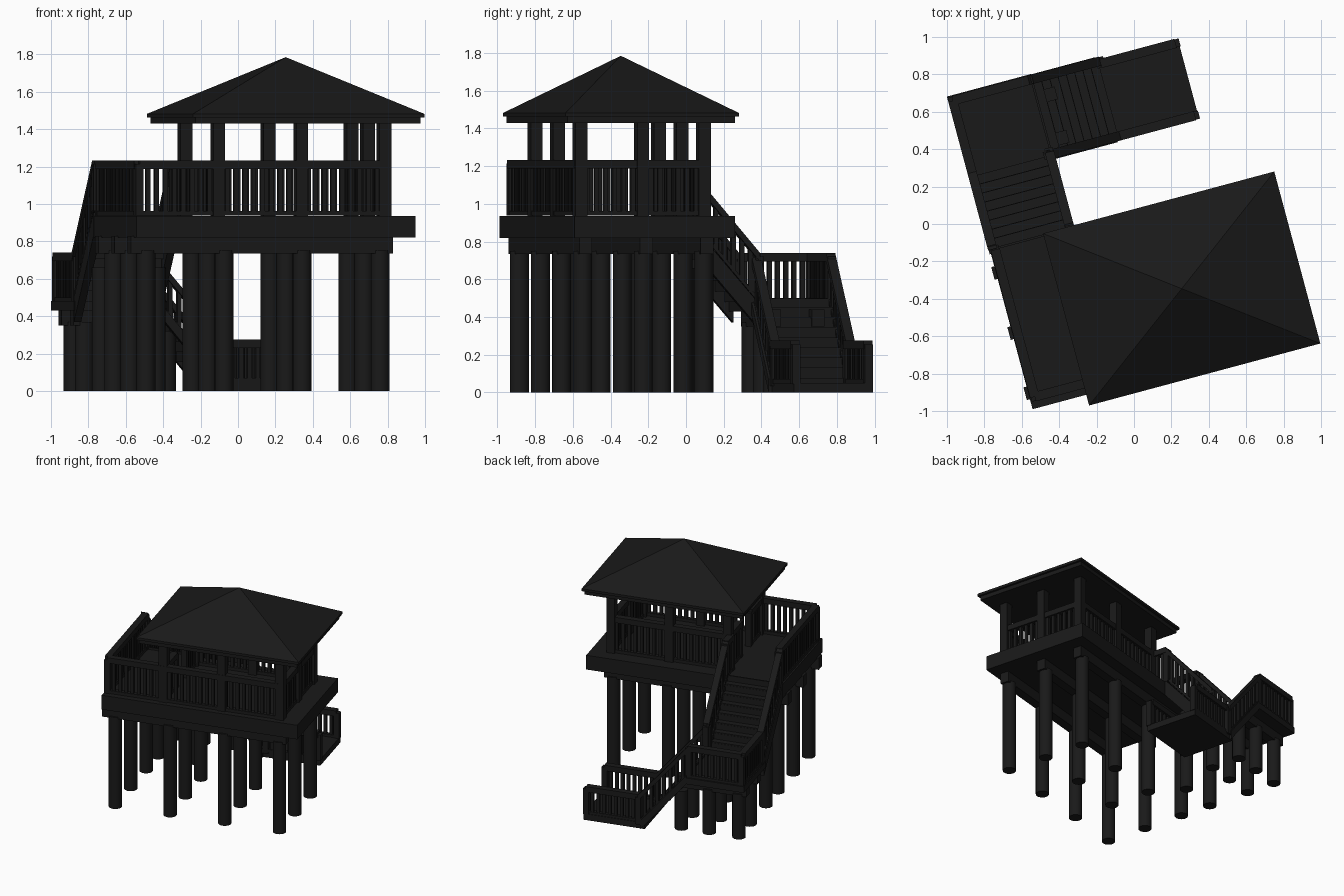
import bpy, bmesh, math
from mathutils import Matrix, Vector

if "Cube" in bpy.data.objects:
    bpy.data.objects.remove(bpy.data.objects["Cube"])

ROT = Matrix.Rotation(math.radians(15), 4, 'Z')   # whole tower is turned 15 degrees
mat = bpy.data.materials.new("dark_timber")
mat.diffuse_color = (0.01, 0.01, 0.01, 1)
mat.use_nodes = True
mat.node_tree.nodes["Principled BSDF"].inputs["Base Color"].default_value = mat.diffuse_color


def finish(name, bm):
    bm.transform(ROT)
    bmesh.ops.recalc_face_normals(bm, faces=bm.faces)
    me = bpy.data.meshes.new(name)
    bm.to_mesh(me)
    bm.free()
    ob = bpy.data.objects.new(name, me)
    bpy.context.collection.objects.link(ob)
    me.materials.append(mat)
    return ob


def add_box(bm, x0, x1, y0, y1, z0, z1):
    m = Matrix.Translation(((x0 + x1) / 2, (y0 + y1) / 2, (z0 + z1) / 2)) @ \
        Matrix.Diagonal((x1 - x0, y1 - y0, z1 - z0, 1))
    bmesh.ops.create_cube(bm, size=1, matrix=m)


def box(name, *b):
    bm = bmesh.new()
    add_box(bm, *b)
    return finish(name, bm)


def add_bar(bm, a, b, w, lo, hi):
    # bar from a to b, upright ends, spanning lo..hi above the line
    a, b = Vector(a), Vector(b)
    d = Vector((b.x - a.x, b.y - a.y, 0)).normalized()
    s = Vector((-d.y, d.x, 0)) * w / 2
    rings = [[bm.verts.new(p + s * k + Vector((0, 0, h)))
              for k, h in ((-1, lo), (1, lo), (1, hi), (-1, hi))] for p in (a, b)]
    bm.faces.new(rings[0][::-1])
    bm.faces.new(rings[1])
    for i in range(4):
        j = (i + 1) % 4
        bm.faces.new((rings[0][i], rings[0][j], rings[1][j], rings[1][i]))


def rail(name, a, b, h=0.295, newels=True):
    # a, b lie on the top of the handrail
    bm = bmesh.new()
    add_bar(bm, a, b, 0.05, -0.045, 0)
    add_bar(bm, a, b, 0.035, -h, -h + 0.025)
    a, b = Vector(a), Vector(b)
    n = max(1, round((b - a).xy.length / 0.048))
    for i in range(n + 1):
        p = a.lerp(b, i / n)
        w = 0.022 if newels and i in (0, n) else 0.012
        add_box(bm, p.x - w, p.x + w, p.y - w, p.y + w, p.z - h, p.z - 0.02)
    return finish(name, bm)


def pole(name, x, y, top):
    bm = bmesh.new()
    bmesh.ops.create_cone(bm, cap_ends=True, segments=20, radius1=0.05, radius2=0.05,
                          depth=top, matrix=Matrix.Translation((x, y, top / 2)))
    ob = finish(name, bm)
    for p in ob.data.polygons:
        p.use_smooth = len(p.vertices) == 4


# Round stilts and floor beams
COLS = [-0.704 + 0.432 * i for i in range(4)]
ROWS = [-0.726 + 0.333 * i for i in range(3)]
for y in ROWS:
    for x in COLS:
        pole("stilt", x, y, 0.75)
    box("floor_beam", -0.797, 0.655, y - 0.035, y + 0.035, 0.735, 0.83)
for x in (-0.704, -0.47, -0.25):
    for y in (0.545, 0.785):
        pole("landing_stilt", x, y, 0.37 if x < -0.3 else 0.32)
for x in (-0.704, -0.40):
    pole("stair_stilt", x, 0.20, 0.66)

# Main deck
box("deck", -0.78, 0.765, -0.816, 0.064, 0.82, 0.936)

# Cabin posts
for x in (-0.312, 0.148, 0.608):
    for y in (-0.745, -0.067):
        box("cabin_post", x - .0325, x + .0325, y - .0325, y + .0325, 0.93, 1.45)
box("cabin_post", 0.5755, 0.6405, -0.4385, -0.3735, 0.93, 1.45)

# Deck and cabin railings
T = 1.233
rail("front_rail", (-0.752, -0.755, T), (0.615, -0.755, T))
rail("left_rail", (-0.752, -0.755, T), (-0.752, 0.06, T))
rail("right_rail", (0.61, -0.755, T), (0.61, -0.06, T))
rail("back_rail", (-0.312, -0.062, T), (0.615, -0.062, T))
rail("door_rail_front", (-0.312, -0.745, T), (-0.312, -0.51, T))
rail("door_rail_back", (-0.312, -0.30, T), (-0.312, -0.067, T))
rail("stair_top_rail", (-0.335, -0.06, T), (-0.335, 0.07, T))

# Pyramid roof on an inset fascia
box("roof_fascia", -0.467, 0.78, -0.86, 0.06, 1.43, 1.47)
bm = bmesh.new()
add_box(bm, -0.483, 0.797, -0.875, 0.077, 1.462, 1.482)
base = [bm.verts.new(p) for p in ((-0.483, -0.875, 1.482), (0.797, -0.875, 1.482),
                                  (0.797, 0.077, 1.482), (-0.483, 0.077, 1.482))]
apex = bm.verts.new((0.157, -0.40, 1.785))
for i in range(4):
    bm.faces.new((base[i], base[(i + 1) % 4], apex))
bm.faces.new(base[::-1])
finish("roof", bm)

# Middle landing
box("landing", -0.79, -0.325, 0.435, 0.917, 0.43, 0.48)
for y in (0.545, 0.785):
    box("landing_beam", -0.775, -0.22, y - 0.035, y + 0.035, 0.35, 0.44)

# Bottom platform
box("bottom_platform", 0.0, 0.482, 0.463, 0.897, 0, 0.05)


# Stair flights: treads between two sloped stringers
def flight(name, along_y, s0, s1, c0, c1, z0, z1, n=8):
    def put(bm, a0, a1, b0, b1, lo, hi):
        if along_y:
            add_box(bm, b0, b1, a0, a1, lo, hi)
        else:
            add_box(bm, a0, a1, b0, b1, lo, hi)
    bm = bmesh.new()
    run, rise = (s1 - s0) / n, (z0 - z1) / n
    for i in range(n):
        z = z0 - rise * (i + 0.5)
        put(bm, s0 + run * i, s0 + run * (i + 1) + 0.01, c0 + .02, c1 - .02, z - 0.03, z)
        put(bm, s0 + run * i, s0 + run * i + .012, c0 + .02, c1 - .02, z - .03, z + rise - .01)
    for c in (c0 + 0.02, c1 - 0.02):
        a, b = ((c, s0, z0), (c, s1, z1)) if along_y else ((s0, c, z0), (s1, c, z1))
        add_bar(bm, a, b, 0.04, -0.11 if along_y else -0.05, 0.02)
    finish(name, bm)


flight("upper_flight", True, 0.06, 0.46, -0.785, -0.315, 0.935, 0.48)
flight("lower_flight", False, -0.335, 0.03, 0.445, 0.915, 0.48, 0.05)

# Stair, landing and platform railings
M, B = 0.74, 0.275
for x in (-0.765, -0.337):
    rail("upper_stair_rail", (x, 0.065, T), (x, 0.49, M), 0.27)
for y in (0.475, 0.888):
    rail("lower_stair_rail", (-0.35, y, M), (0.05, y, B), 0.24)
    rail("platform_rail", (0.05, y if y < .6 else .875, B), (0.465, y if y < .6 else .875, B), 0.23)
rail("landing_left_rail", (-0.765, 0.48, M), (-0.765, 0.888, M), 0.265)
rail("landing_back_rail", (-0.765, 0.888, M), (-0.345, 0.888, M), 0.265)
